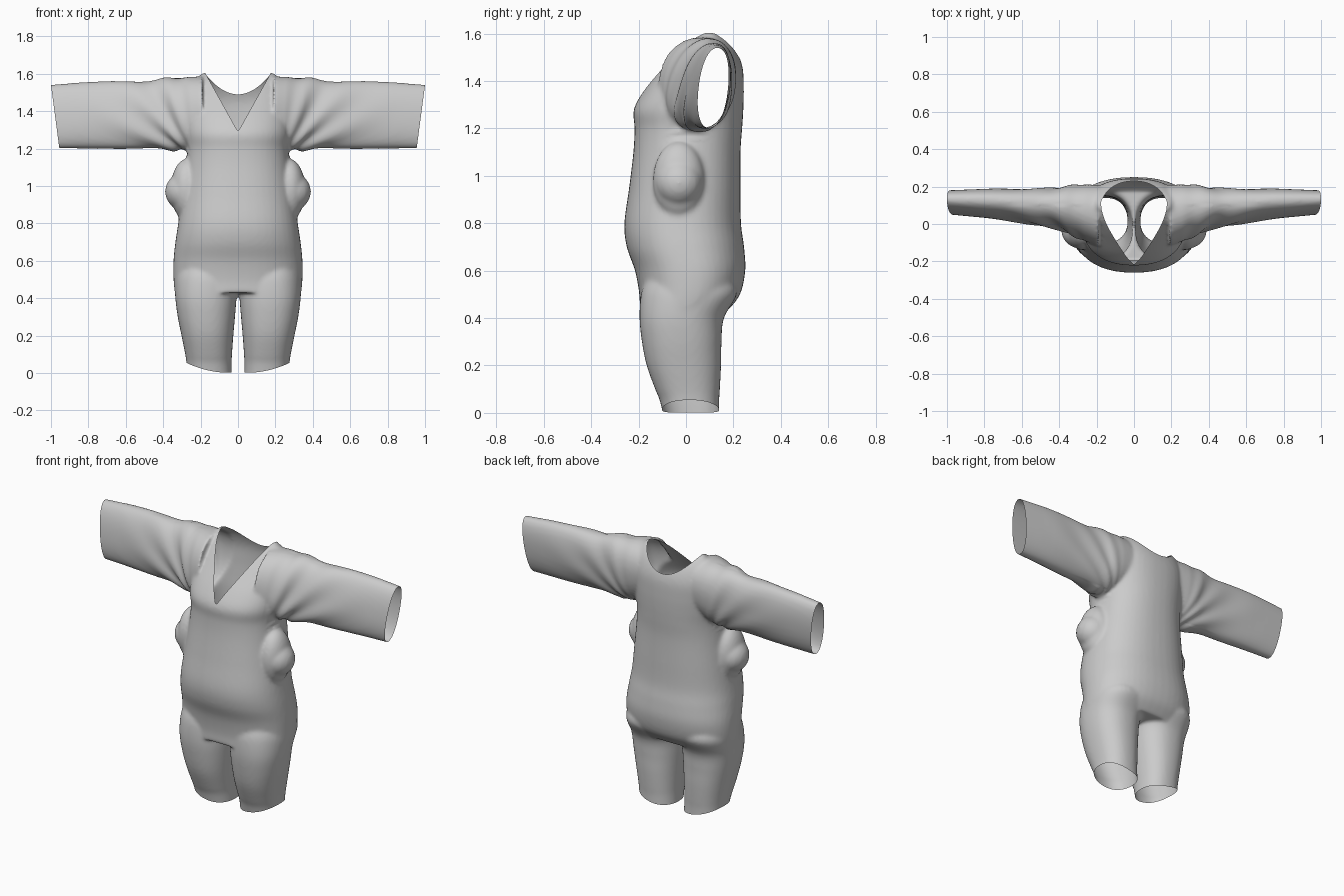
import bpy, bmesh, math
from mathutils import Vector, Matrix

if "Cube" in bpy.data.objects:
    bpy.data.objects.remove(bpy.data.objects["Cube"])

N = 48


def spline(rows, steps=5):
    """Catmull-Rom resampling of section rows."""
    out = []
    for i in range(len(rows) - 1):
        a, b = rows[max(i - 1, 0)], rows[i]
        c, d = rows[i + 1], rows[min(i + 2, len(rows) - 1)]
        for s in range(steps):
            t = s / steps
            out.append([0.5 * (2 * q + (r - p) * t + (2 * p - 5 * q + 4 * r - u) * t * t
                               + (3 * q - p - 3 * r + u) * t ** 3)
                        for p, q, r, u in zip(a, b, c, d)])
    return out + [list(rows[-1])]


def loft(bm, rows, place, power=2.3):
    """Closed loft; each row is (position, a0, a1, b0, b1) = section bounds."""
    rings = []
    for pos, a0, a1, b0, b1 in spline(rows):
        ring = []
        for k in range(N):
            t = 2 * math.pi * k / N
            c, s = math.cos(t), math.sin(t)
            u = math.copysign(abs(c) ** (2 / power), c)
            v = math.copysign(abs(s) ** (2 / power), s)
            ring.append(bm.verts.new(place(pos, (a0 + a1) / 2 + u * (a1 - a0) / 2,
                                           (b0 + b1) / 2 + v * (b1 - b0) / 2)))
        rings.append(ring)
    for r, q in zip(rings, rings[1:]):
        for k in range(N):
            j = (k + 1) % N
            bm.faces.new((r[k], r[j], q[j], q[k]))
    bm.faces.new(rings[0])
    bm.faces.new(rings[-1])


bm = bmesh.new()

# Torso: z, x range, y range
torso = [(0.43, -.338, .338, -.195, .175), (0.5, -.345, .345, -.197, .228),
         (0.6, -.345, .345, -.215, .25), (0.7, -.335, .335, -.25, .245),
         (0.8, -.32, .32, -.26, .232), (0.95, -.30, .30, -.24, .23),
         (1.1, -.28, .28, -.222, .23), (1.2, -.272, .272, -.217, .237),
         (1.28, -.28, .28, -.22, .242), (1.36, -.28, .28, -.178, .244),
         (1.45, -.27, .27, -.108, .24), (1.52, -.25, .25, -.05, .218),
         (1.57, -.225, .225, .0, .185), (1.605, -.19, .19, .06, .14)]
loft(bm, torso, lambda p, a, b: (a, b, p))

# Legs (z, x range, y range), sleeves (x, y range, z range) and side pouches, mirrored
leg = [(-.04, .032, .268, -.09, .14), (.05, .034, .275, -.11, .14),
       (.1, .032, .282, -.13, .143), (.2, .025, .302, -.166, .148),
       (.3, .016, .322, -.186, .15), (.4, .008, .335, -.196, .16),
       (.5, .0, .338, -.19, .215), (.56, .02, .32, -.17, .2)]
sleeve = [(.19, -.12, .205, 1.22, 1.585), (.3, -.075, .208, 1.192, 1.582),
          (.4, -.028, .194, 1.195, 1.573), (.55, .0, .186, 1.198, 1.558),
          (.75, .03, .186, 1.2, 1.56), (1.04, .06, .176, 1.2, 1.538)]
for side in (-1, 1):
    loft(bm, leg, lambda p, a, b: (side * a, b, p))
    loft(bm, sleeve, lambda p, a, b: (side * p, a + .1 * (b - 1.38), b), 2.2)
    for x, y, z, rx, ry, rz in ((.29, -.03, .97, .10, .10, .10),
                                (.275, -.03, .98, .085, .11, .165)):
        bmesh.ops.create_uvsphere(bm, u_segments=24, v_segments=16, radius=1,
                                  matrix=Matrix.Translation((side * x, y, z))
                                  @ Matrix.Diagonal((rx, ry, rz, 1)))
bmesh.ops.recalc_face_normals(bm, faces=bm.faces)
mesh = bpy.data.meshes.new("jumpsuit")
bm.to_mesh(mesh)
bm.free()
suit = bpy.data.objects.new("jumpsuit", mesh)
bpy.context.collection.objects.link(suit)
bpy.context.view_layer.objects.active = suit
suit.select_set(True)

# Merge all parts into one smooth skin
rem = suit.modifiers.new("merge", 'REMESH')
rem.mode = 'VOXEL'
rem.voxel_size = 0.01
sm = suit.modifiers.new("soften", 'SMOOTH')
sm.factor = 0.5
sm.iterations = 8
for m in ("merge", "soften"):
    bpy.ops.object.modifier_apply(modifier=m)


def opening(p):
    """Positive where cloth is cut away: cuffs, hems and neckline."""
    x, y, z = abs(p.x), p.y, p.z
    cuff = x - (.955 + .132 * (z - 1.2))
    hem = .002 + .05 * (max(0, x - .05) / .22) ** 2 - z
    if y < .1:
        neck = (z - 1.29) * .17 / .305 - x
    else:
        neck = min(z - 1.49 - 3.6 * x * x, .2 - x)
    return max(cuff, hem, neck)


bm = bmesh.new()
bm.from_mesh(suit.data)
bm.normal_update()

# Drapery: folds fanning out from the armpits
moves = []
for v in bm.verts:
    x, z = abs(v.co.x), v.co.z
    if x > .25 and z > 1.15:
        ang = math.atan2(z - 1.13, x - .22)
        fade = min(1, (x - .25) / .1) * max(0, 1 - (x - .25) / .6)
        front = 1 if v.co.y < .1 else .6
        moves.append((v, v.normal * (.009 * front * fade * math.sin(17 * ang))))
for v, d in moves:
    v.co += d

# Cut the openings exactly along their outlines
bmesh.ops.triangulate(bm, faces=bm.faces)
val = {v: opening(v.co) for v in bm.verts}
cross = [(e, val[e.verts[0]], val[e.verts[1]]) for e in bm.edges
         if (val[e.verts[0]] > 0) != (val[e.verts[1]] > 0)]
cuts = []
for e, a, b in cross:
    t = min(.97, max(.03, a / (a - b)))
    cuts.append(bmesh.utils.edge_split(e, e.verts[0], t)[1])
bmesh.ops.connect_verts(bm, verts=cuts)
gone = [v for v, f in val.items() if f > 0]
bmesh.ops.delete(bm, geom=gone, context='VERTS')
bm.to_mesh(suit.data)
bm.free()
for p in suit.data.polygons:
    p.use_smooth = True
